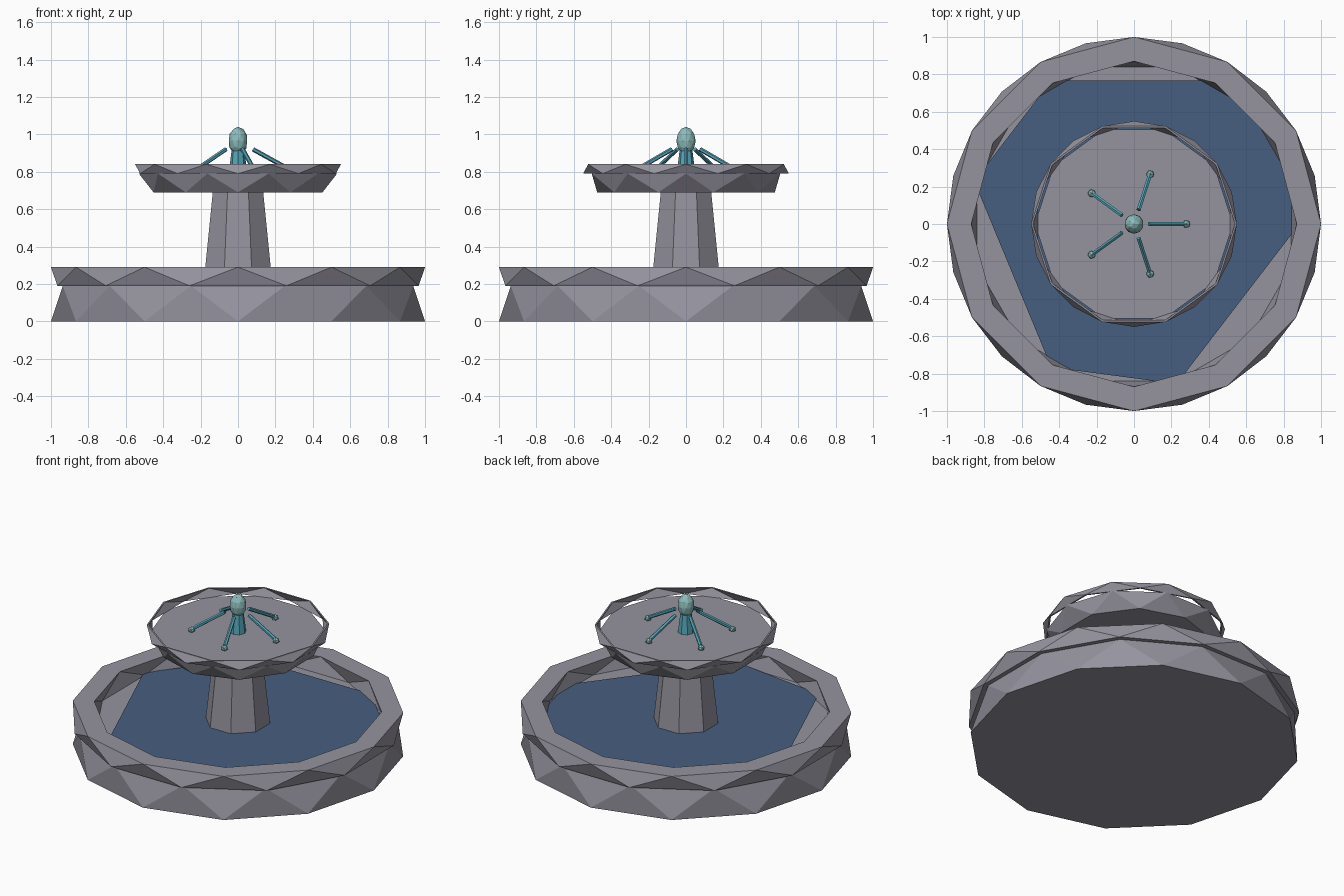
import bpy, bmesh
from math import pi, cos, sin, radians
from mathutils import Vector

if "Cube" in bpy.data.objects:
    bpy.data.objects.remove(bpy.data.objects["Cube"], do_unlink=True)


def material(name, rgb):
    m = bpy.data.materials.new(name)
    m.use_nodes = True
    m.diffuse_color = (*rgb, 1)
    m.node_tree.nodes["Principled BSDF"].inputs["Base Color"].default_value = (*rgb, 1)
    return m


stone = material("grey stone", (0.30, 0.29, 0.34))
pool_blue = material("deep water blue", (0.062, 0.112, 0.215))
jet_blue = material("jet teal", (0.09, 0.37, 0.47))
foam = material("pale foam teal", (0.27, 0.50, 0.50))


def finish(name, bm, mat):
    bmesh.ops.recalc_face_normals(bm, faces=bm.faces)
    mesh = bpy.data.meshes.new(name)
    bm.to_mesh(mesh)
    bm.free()
    mesh.materials.append(mat)
    ob = bpy.data.objects.new(name, mesh)
    bpy.context.collection.objects.link(ob)
    return ob


def loft(name, mat, sides, levels, ring=False, turn=0.0):
    """Join polygon levels (radius, z, half_step); half-step twists give zigzag facets."""
    bm = bmesh.new()
    loops = []
    for r, z, half in levels:
        angles = [2 * pi * (i + half / 2) / sides + turn for i in range(sides)]
        loops.append([bm.verts.new((r * cos(a), r * sin(a), z)) for a in angles])
    pairs = list(zip(range(len(levels)), range(1, len(levels))))
    if ring:
        pairs.append((len(levels) - 1, 0))
    for p, q in pairs:
        a, b = loops[p], loops[q]
        if levels[p][2] > levels[q][2]:
            a, b = b, a
        for i in range(sides):
            j = (i + 1) % sides
            if levels[p][2] == levels[q][2]:
                bm.faces.new((a[i], a[j], b[j], b[i]))
            else:
                bm.faces.new((a[i], a[j], b[i]))
                bm.faces.new((a[j], b[j], b[i]))
    if not ring:
        bm.faces.new(loops[0])
        bm.faces.new(loops[-1])
    return finish(name, bm, mat)


def ball(name, mat, centre, size):
    bm = bmesh.new()
    bmesh.ops.create_icosphere(bm, subdivisions=1 if size[0] < 0.03 else 2, radius=1)
    bmesh.ops.scale(bm, vec=size, verts=bm.verts)
    bmesh.ops.translate(bm, vec=centre, verts=bm.verts)
    return finish(name, bm, mat)


def rod(name, mat, start, end, radius):
    bm = bmesh.new()
    axis = end - start
    bmesh.ops.create_cone(bm, cap_ends=True, segments=6, radius1=radius,
                          radius2=radius, depth=axis.length)
    bmesh.ops.rotate(bm, matrix=axis.to_track_quat('Z', 'Y').to_matrix(), verts=bm.verts)
    bmesh.ops.translate(bm, vec=(start + end) / 2, verts=bm.verts)
    return finish(name, bm, mat)


# Lower pool: solid drum with a wide rim on top
loft("pool_base", stone, 12, [(1.0, 0, 0), (0.97, 0.19, 1)])
loft("pool_rim", stone, 12,
     [(1.0, 0.19, 1), (1.0, 0.29, 0), (0.87, 0.29, 0), (0.87, 0.19, 1)], ring=True)

# Irregular water sheet lying on the pool floor
bm = bmesh.new()
bm.faces.new([bm.verts.new((0.885 * cos(radians(d)), 0.885 * sin(radians(d)), 0.2))
              for d in (0, 30, 60, 120, 165, 240, 285)])
finish("pool_water", bm, pool_blue)

# Column and upper bowl
loft("column", stone, 8, [(0.2, 0.19, 0), (0.145, 0.7, 0)], turn=pi / 8)
loft("upper_bowl", stone, 10, [(0.475, 0.69, 1), (0.53, 0.79, 0)])
loft("upper_rim", stone, 10,
     [(0.55, 0.79, 1), (0.55, 0.84, 0), (0.54, 0.84, 0), (0.54, 0.79, 1)], ring=True)

# Central spout with foam crown
loft("spout", jet_blue, 8, [(0.05, 0.79, 0), (0.03, 0.95, 0)])
ball("spout_crown", foam, (0, 0, 0.965), (0.052, 0.052, 0.075))

# Five falling jets, each ending in a splash
for k in range(5):
    a = 2 * pi * k / 5
    out = Vector((cos(a), sin(a), 0))
    up = Vector((0, 0, 1))
    rod(f"jet_{k + 1}", jet_blue, out * 0.08 + up * 0.92, out * 0.27 + up * 0.815, 0.012)
    ball(f"splash_{k + 1}", foam, out * 0.28 + up * 0.805, (0.023, 0.023, 0.02))
